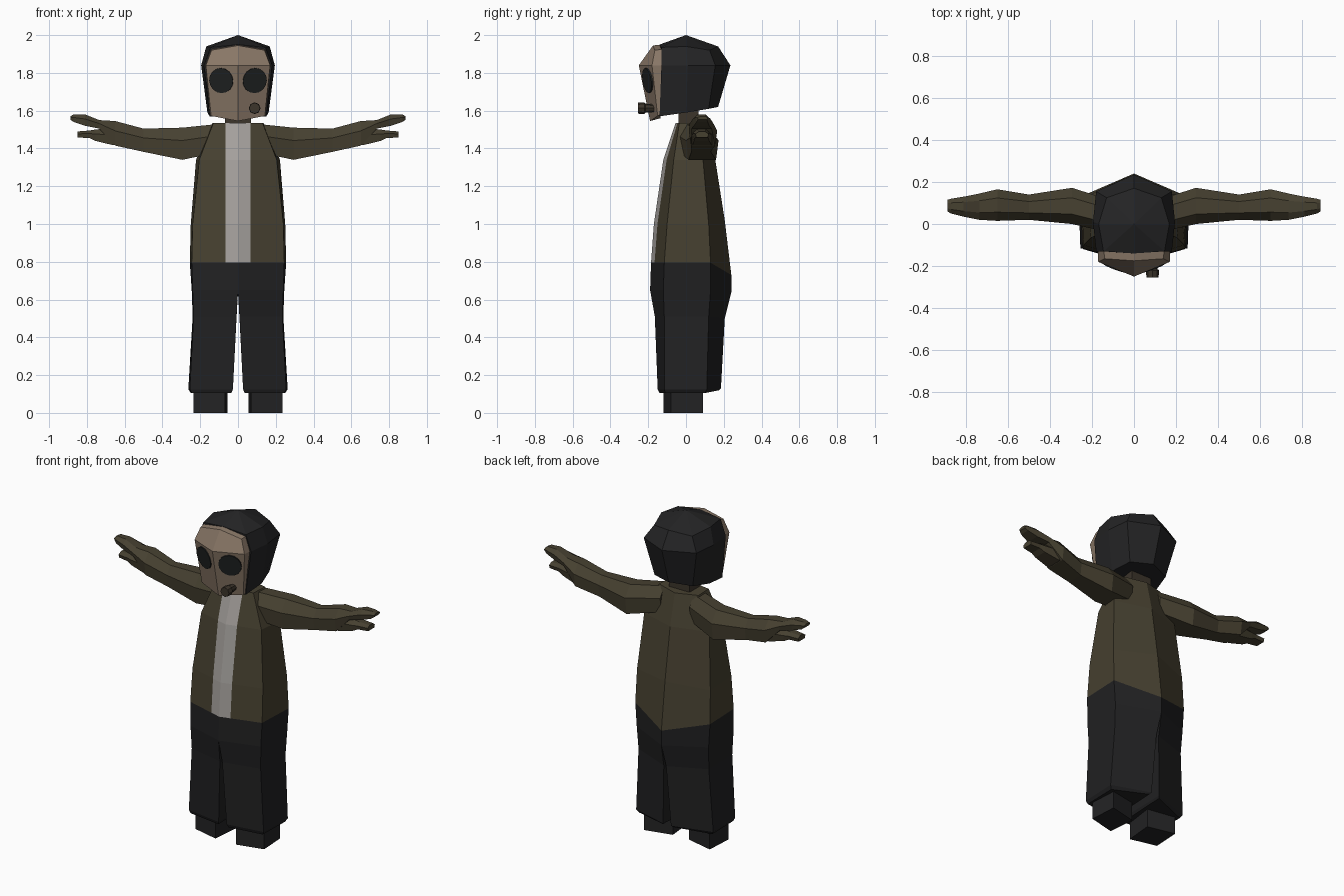
import bpy, bmesh, math
from mathutils import Vector

if "Cube" in bpy.data.objects:
    bpy.data.objects.remove(bpy.data.objects["Cube"])


def material(name, r, g, b):
    m = bpy.data.materials.new(name)
    m.diffuse_color = (r, g, b, 1)
    m.use_nodes = True
    m.node_tree.nodes["Principled BSDF"].inputs["Base Color"].default_value = m.diffuse_color
    return m


OLIVE = material("olive cloth", .062, .052, .030)
SHIRT = material("pale shirt", .38, .36, .34)
BLACK = material("black hood", .017, .017, .018)
TROUSER = material("dark trousers", .015, .015, .016)
MASK = material("tan mask", .25, .185, .135)
LENS = material("dark lens", .014, .016, .016)
BROWN = material("brown fitting", .045, .035, .024)


def make(name, verts, faces, mats, rule=None):
    """Flat-shaded mesh; rule picks the material index from a face centre."""
    me = bpy.data.meshes.new(name)
    me.from_pydata([tuple(v) for v in verts], [], faces)
    bm = bmesh.new()
    bm.from_mesh(me)
    bmesh.ops.recalc_face_normals(bm, faces=bm.faces)
    if rule:
        for f in bm.faces:
            f.material_index = rule(f.calc_center_median())
    bm.to_mesh(me)
    bm.free()
    for m in mats:
        me.materials.append(m)
    ob = bpy.data.objects.new(name, me)
    bpy.context.collection.objects.link(ob)
    return ob


def loft(name, rings, mats, start=True, end=True, rule=None):
    n = len(rings[0])
    verts = [v for r in rings for v in r]
    faces = [(k * n + i, k * n + (i + 1) % n, (k + 1) * n + (i + 1) % n, (k + 1) * n + i)
             for k in range(len(rings) - 1) for i in range(n)]
    if start:
        faces.append(tuple(range(n)))
    if end:
        faces.append(tuple(range(len(verts) - n, len(verts))))
    return make(name, verts, faces, mats, rule)


def sym(half):
    """Close a half ring (first and last point on x = 0) by mirroring it."""
    return half + [(-x, y, z) for x, y, z in half[-2:0:-1]]


def flip(rings, s):
    return [[(s * x, y, z) for x, y, z in r] for r in rings]


# Jacket: hexagonal rings with an extra cut each side of the shirt stripe
# (front y, corner x, corner y, back corner x, back corner y, back y, z, back z)
def jacket_ring(fy, cx, cy, bx, by, my, z, bz):
    t = .065 / cx
    return sym([(0, fy, z), (.065, fy + (cy - fy) * t, z), (cx, cy, z),
                (bx, by, z), (0, my, bz)])


loft("jacket", [jacket_ring(*p) for p in [
    (-.185, .245, -.115, .255, .13, .24, .795, .73),
    (-.17, .24, -.10, .25, .12, .205, 1.0, 1.02),
    (-.12, .205, -.065, .222, .09, .155, 1.34, 1.34),
    (-.055, .13, -.035, .135, .07, .11, 1.535, 1.53)]],
    [OLIVE, SHIRT], start=False,
    rule=lambda c: int(abs(c.x) < .05 and c.y < -.05 and c.z < 1.53))

# Trouser legs: half sections that split at the crotch
legs = [[(ix, fy, zf), (cx, cy, z), (bx, by, z), (ix, my, zb)]
        for ix, fy, cx, cy, bx, by, my, zf, z, zb in [
    (0, -.185, .245, -.115, .255, .13, .24, .795, .795, .73),
    (0, -.19, .24, -.12, .245, .13, .24, .65, .65, .64),
    (.008, -.165, .235, -.115, .24, .12, .205, .51, .51, .5),
    (.027, -.15, .255, -.115, .263, .11, .185, .125, .125, .13),
    (.035, -.14, .245, -.11, .25, .10, .175, .105, .105, .12)]]
# Shoes: slightly turned-out blocks
shoe = [[(.07, -.12, z), (.235, -.08, z), (.225, .09, z), (.055, .05, z)] for z in (0, .13)]


# Arms: six-sided sections along x (x, y0, y1, z0, z1)
def section(x, y0, y1, z0, z1):
    c, w = (y0 + y1) / 2, (y1 - y0) / 2
    zm = z0 + (z1 - z0) * .6
    return [(x, c - .85 * w, z0), (x, c + .85 * w, z0), (x, c + w, zm),
            (x, c + .45 * w, z1), (x, c - .45 * w, z1), (x, c - w, zm)]


arm = [section(*p) for p in [
    (.10, -.045, .11, 1.38, 1.53), (.295, .0, .172, 1.34, 1.51),
    (.50, .02, .14, 1.382, 1.505), (.65, .015, .165, 1.415, 1.545),
    (.735, .02, .145, 1.505, 1.55), (.81, .035, .13, 1.52, 1.58),
    (.87, .05, .12, 1.54, 1.58), (.888, .06, .115, 1.553, 1.57)]]
thumb = [section(*p) for p in [
    (.62, .03, .14, 1.42, 1.51), (.66, .025, .145, 1.417, 1.51),
    (.755, .035, .13, 1.44, 1.50), (.785, .04, .125, 1.455, 1.495),
    (.85, .05, .12, 1.458, 1.49)]]

# Lens: thin round plate lying on the slanted mask face
normal = Vector((.37, -1, -.16)).normalized()
u = normal.cross(Vector((0, 0, 1))).normalized()
v = normal.cross(u)
lens = [[Vector((.087, -.200, 1.76)) + normal * d
         + (u * math.cos(a) + v * math.sin(a)) * .067
         for a in [math.tau * i / 16 for i in range(16)]] for d in (-.001, .008)]

for side, s in (("left", -1), ("right", 1)):
    loft(side + "_trouser_leg", flip(legs, s), [TROUSER], start=False)
    loft(side + "_shoe", flip(shoe, s), [BLACK])
    loft(side + "_arm", flip(arm, s), [OLIVE])
    loft(side + "_thumb", flip(thumb, s), [OLIVE])
    loft(side + "_lens", flip(lens, s), [LENS])

# Neck
loft("neck", [[(.07, -.04, z), (.07, .065, z), (-.07, .065, z), (-.07, -.04, z)]
              for z in (1.50, 1.60)], [BROWN])

# Hood: faceted shell, apex fan on top
hood = [sym(r) for r in [
    [(0, -.14, 1.57), (.15, -.14, 1.57), (.162, 0, 1.59), (.13, .12, 1.61), (0, .17, 1.62)],
    [(0, -.14, 1.84), (.18, -.13, 1.84), (.195, .01, 1.84), (.18, .155, 1.84), (0, .235, 1.84)],
    [(0, -.14, 1.95), (.145, -.13, 1.935), (.168, 0, 1.94), (.13, .125, 1.92), (0, .17, 1.94)],
]]
pts = [p for r in hood for p in r] + [(0, 0, 2.0)]
shell = [(k * 8 + i, k * 8 + (i + 1) % 8, k * 8 + 8 + (i + 1) % 8, k * 8 + 8 + i)
         for k in range(2) for i in range(8)]
shell += [(16 + i, 16 + (i + 1) % 8, 24) for i in range(8)] + [tuple(range(8))]
make("hood", pts, shell, [BLACK])

# Mask: rim running forward from the hood, then four panels meeting at the brow
back = sym([(0, -.13, 1.95), (.143, -.125, 1.925), (.172, -.125, 1.84),
            (.15, -.135, 1.58), (0, -.135, 1.56)])
front = sym([(0, -.175, 1.945), (.14, -.165, 1.92), (.17, -.18, 1.84),
             (.142, -.15, 1.572), (0, -.19, 1.545)])
panels = [(i, (i + 1) % 8, 8 + (i + 1) % 8, 8 + i) for i in range(8)]
panels += [(16, 8, 9, 10), (16, 10, 11, 12), (16, 12, 13, 14), (16, 14, 15, 8)]
make("mask", back + front + [(0, -.25, 1.84)], panels, [MASK])

# Mouth filter on one side of the mask
loft("mouth_filter", [[(.088 + r * math.cos(a), y, 1.613 + r * math.sin(a))
                       for a in [math.tau * i / 8 for i in range(8)]]
                      for y, r in ((-.16, .02), (-.215, .024), (-.22, .031), (-.255, .029))],
     [BROWN])
